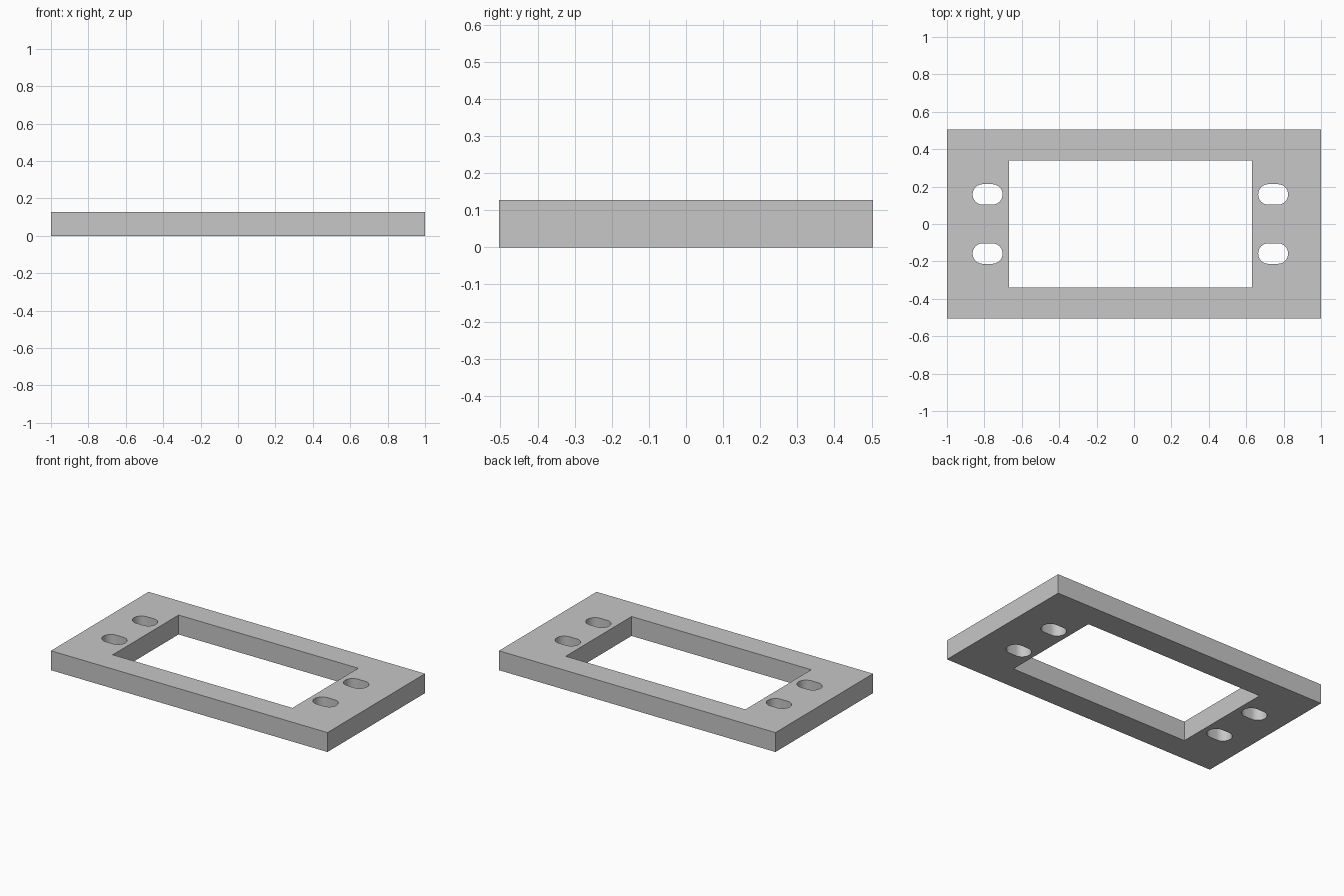
import bpy, bmesh
from math import pi, cos, sin, radians

cube = bpy.data.objects.get("Cube")
if cube:
    bpy.data.objects.remove(cube, do_unlink=True)

THICK = 0.127
HALF_W, HALF_D = 1.0, 0.504

grey = bpy.data.materials.new("light_grey")
grey.use_nodes = True
colour = (0.57, 0.57, 0.57, 1.0)
grey.diffuse_color = colour
grey.node_tree.nodes["Principled BSDF"].inputs["Base Color"].default_value = colour


def rectangle(x0, x1, y0, y1):
    return [(x0, y0), (x1, y0), (x1, y1), (x0, y1)]


def slot(cx, cy, length=0.16, radius=0.055, steps=16):
    """Rounded slot outline lying along x."""
    reach = length / 2 - radius
    points = []
    for side, start in ((1, -pi / 2), (-1, pi / 2)):
        for i in range(steps + 1):
            a = start + pi * i / steps
            points.append((cx + side * reach + radius * cos(a), cy + radius * sin(a)))
    return points


# Outer edge, window and four mounting slots
outlines = [rectangle(-HALF_W, HALF_W, -HALF_D, HALF_D),
            rectangle(-0.668, 0.632, -0.34, 0.34)]
outlines += [slot(x, y) for x in (-0.783, 0.744) for y in (-0.158, 0.158)]

# Filled flat profile extruded to the plate thickness
curve = bpy.data.curves.new("plate_profile", "CURVE")
curve.dimensions = "2D"
curve.fill_mode = "BOTH"
curve.extrude = THICK / 2
for outline in outlines:
    spline = curve.splines.new("POLY")
    spline.points.add(len(outline) - 1)
    for point, (x, y) in zip(spline.points, outline):
        point.co = (x, y, 0, 1)
    spline.use_cyclic_u = True

profile = bpy.data.objects.new("plate_profile", curve)
bpy.context.collection.objects.link(profile)
bpy.context.view_layer.update()
mesh = bpy.data.meshes.new_from_object(
    profile.evaluated_get(bpy.context.evaluated_depsgraph_get()))
bpy.data.objects.remove(profile, do_unlink=True)

# Weld the walls to the caps and rest the plate on the ground
bm = bmesh.new()
bm.from_mesh(mesh)
bmesh.ops.remove_doubles(bm, verts=bm.verts, dist=0.0005)
bmesh.ops.recalc_face_normals(bm, faces=bm.faces)
bmesh.ops.translate(bm, verts=bm.verts, vec=(0, 0, THICK / 2))
bm.to_mesh(mesh)
bm.free()

mesh.name = "mounting_plate"
mesh.materials.clear()
mesh.materials.append(grey)
plate = bpy.data.objects.new("mounting_plate", mesh)
bpy.context.collection.objects.link(plate)

# Smooth slot walls, crisp plate edges
bpy.ops.object.select_all(action="DESELECT")
plate.select_set(True)
bpy.context.view_layer.objects.active = plate
bpy.ops.object.shade_smooth_by_angle(angle=radians(30))
